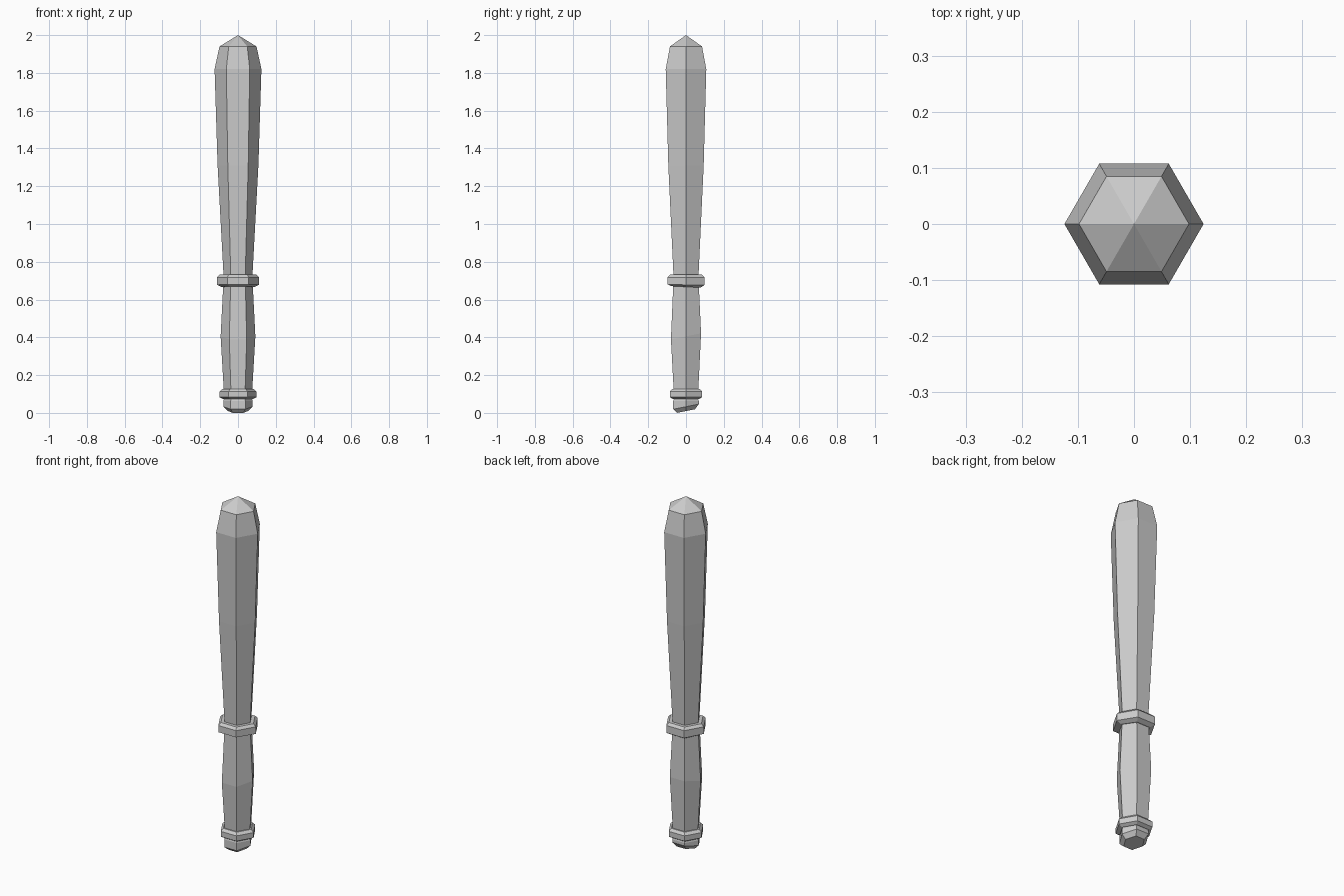
import bpy, bmesh, math

if "Cube" in bpy.data.objects:
    bpy.data.objects.remove(bpy.data.objects["Cube"], do_unlink=True)

# Single plain grey for the whole club
grey = bpy.data.materials.new("plain grey")
grey.use_nodes = True
grey.diffuse_color = (0.6, 0.6, 0.6, 1)
grey.node_tree.nodes["Principled BSDF"].inputs["Base Color"].default_value = (0.6, 0.6, 0.6, 1)

SIDES = 6


def hex_part(name, rings):
    """Skin six-sided rings of (radius, height, slope towards +y); radius 0 is a point."""
    bm = bmesh.new()
    loops = []
    for r, z, slope in rings:
        if r == 0:
            loops.append([bm.verts.new((0, 0, z))] * SIDES)
            continue
        loop = []
        for i in range(SIDES):
            a = math.tau * i / SIDES
            y = r * math.sin(a)
            loop.append(bm.verts.new((r * math.cos(a), y, z + slope * y)))
        loops.append(loop)
    for low, high in zip(loops, loops[1:]):
        for i in range(SIDES):
            j = (i + 1) % SIDES
            corners = [low[i], low[j], high[j], high[i]]
            bm.faces.new(list(dict.fromkeys(corners)))
    for loop in (loops[0], loops[-1]):
        if loop[0] != loop[1]:
            bm.faces.new(loop)
    bmesh.ops.recalc_face_normals(bm, faces=bm.faces)
    mesh = bpy.data.meshes.new(name)
    bm.to_mesh(mesh)
    bm.free()
    mesh.materials.append(grey)
    obj = bpy.data.objects.new(name, mesh)
    bpy.context.collection.objects.link(obj)
    return obj


# Tapered striking end with a pointed cap
hex_part("barrel", [(0.075, 0.70, 0), (0.108, 1.31, 0), (0.124, 1.82, 0),
                    (0.098, 1.94, 0), (0, 2.0, 0)])

# Swollen grip
hex_part("grip", [(0.074, 0.10, 0), (0.092, 0.405, 0.2), (0.077, 0.70, 0)])

# Chamfered collars above and below the grip
hex_part("upper_collar", [(0.088, 0.667, -0.05), (0.112, 0.678, -0.02),
                          (0.112, 0.718, 0), (0.097, 0.732, 0)])
hex_part("lower_collar", [(0.08, 0.073, 0), (0.098, 0.083, 0),
                          (0.098, 0.113, 0), (0.083, 0.127, 0)])

# Butt end, cut off at a slant
hex_part("pommel", [(0.055, 0.01, 0.2), (0.078, 0.033, 0.2),
                    (0.078, 0.063, 0), (0.07, 0.085, 0)])
